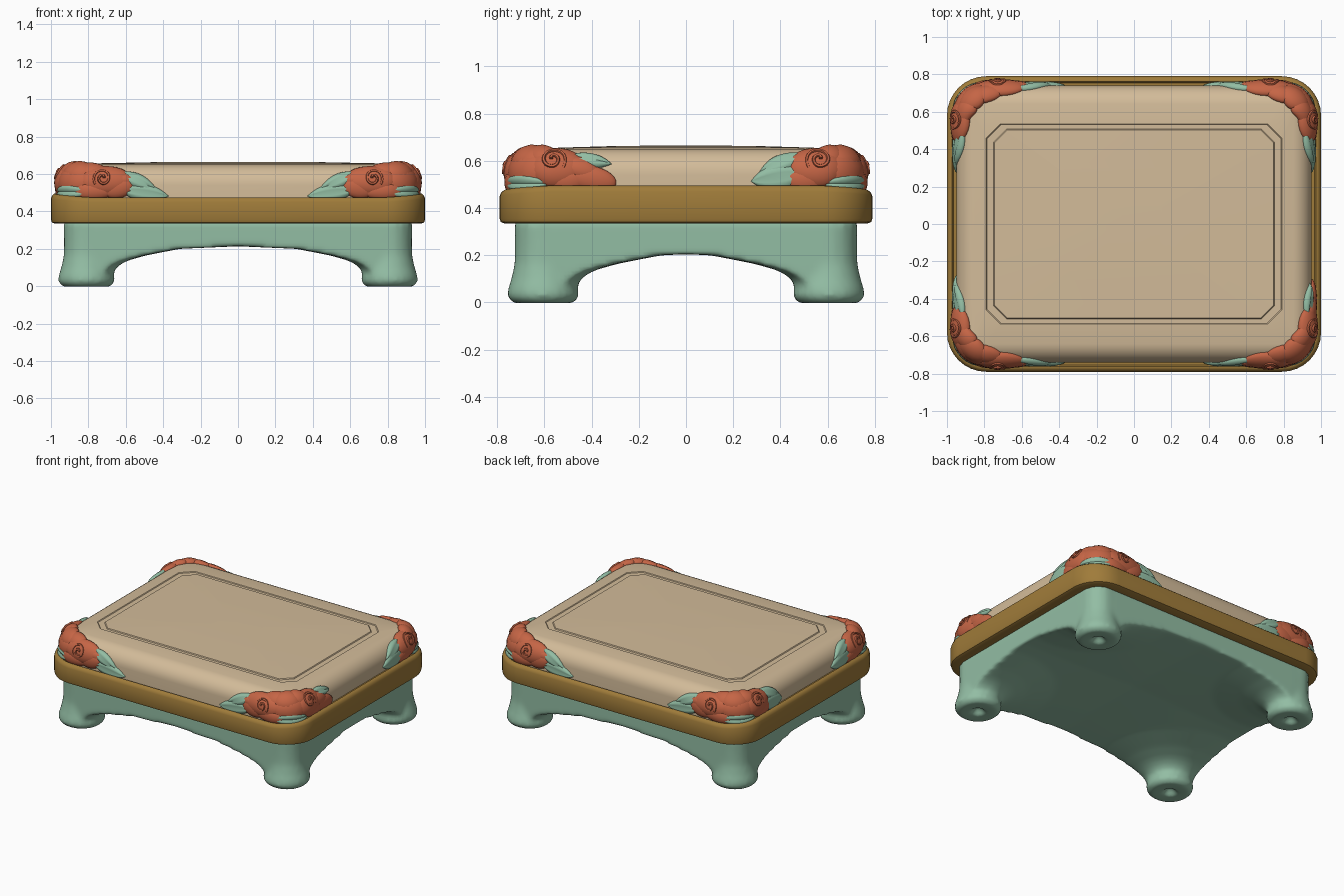
import bpy, bmesh
from math import sin, cos, pi, hypot, sqrt, radians

if "Cube" in bpy.data.objects:
    bpy.data.objects.remove(bpy.data.objects["Cube"])


def material(name, rgb):
    m = bpy.data.materials.new(name)
    m.use_nodes = True
    m.diffuse_color = (*rgb, 1)
    m.node_tree.nodes["Principled BSDF"].inputs["Base Color"].default_value = (*rgb, 1)
    return m


GREEN = material("sage green", (0.29, 0.51, 0.37))
GOLD = material("ochre", (0.35, 0.2, 0.042))
TAN = material("warm tan", (0.65, 0.5, 0.32))
CORAL = material("coral red", (0.56, 0.13, 0.06))


def finish(bm, name, mat, angle=40):
    bmesh.ops.recalc_face_normals(bm, faces=bm.faces)
    me = bpy.data.meshes.new(name)
    bm.to_mesh(me)
    bm.free()
    me.materials.append(mat)
    ob = bpy.data.objects.new(name, me)
    bpy.context.collection.objects.link(ob)
    bpy.ops.object.select_all(action='DESELECT')
    ob.select_set(True)
    bpy.context.view_layer.objects.active = ob
    bpy.ops.object.shade_smooth_by_angle(angle=radians(angle))
    return ob


def loft(bm, rings, centre=(0, 0), lift=0, segs=8):
    """Join rounded (or chamfered) rectangles given as (hx, hy, radius, z, chamfered)."""
    loops = []
    for hx, hy, r, z, chamfered in rings:
        loop = []
        for quarter, (sx, sy) in enumerate([(1, 1), (-1, 1), (-1, -1), (1, -1)]):
            for i in range(segs + 1):
                t = i / segs if quarter % 2 == 0 else 1 - i / segs
                a, b = (1 - t, t) if chamfered else (cos(t * pi / 2), sin(t * pi / 2))
                up = lift * (1 - t) if z > 0.4 else 0
                loop.append(bm.verts.new((centre[0] + sx * (hx - r + r * a),
                                          centre[1] + sy * (hy - r + r * b), z + up)))
        loops.append(loop)
    n = len(loops[0])
    for lo, hi in zip(loops, loops[1:]):
        for i in range(n):
            j = (i + 1) % n
            bm.faces.new((lo[i], lo[j], hi[j], hi[i]))
    bm.faces.new(loops[0])
    bm.faces.new(loops[-1])


# Arched base: slab whose underside rises away from each foot, fused with turned feet
FX, FY, FR = 0.81, 0.605, 0.12
ARCH = [(0.14, 0.07), (0.17, 0.11), (0.22, 0.137), (0.32, 0.165),
        (0.5, 0.2), (0.8, 0.213), (1.05, 0.225)]


def arch_height(d):
    if d <= ARCH[0][0]:
        return ARCH[0][1]
    for (d0, z0), (d1, z1) in zip(ARCH, ARCH[1:]):
        if d <= d1:
            return z0 + (z1 - z0) * (d - d0) / (d1 - d0)
    return ARCH[-1][1]


bm = bmesh.new()
bmesh.ops.create_grid(bm, x_segments=90, y_segments=72, size=1)
for v in bm.verts:
    x, y = abs(v.co.x) * (FX + FR), abs(v.co.y) * (FY + FR)
    a, b = x - FX, y - FY
    if a > 0 and b > 0:
        k = max(a, b) / hypot(a, b)
        x, y = FX + a * k, FY + b * k
    v.co = (x if v.co.x > 0 else -x, y if v.co.y > 0 else -y,
            arch_height(hypot(x - FX, y - FY)))
top = bmesh.ops.extrude_face_region(bm, geom=bm.faces[:], use_keep_orig=True)
for g in top["geom"]:
    if isinstance(g, bmesh.types.BMVert):
        g.co.z = 0.35
FOOT = [(0.015, 0.035), (0.032, 0.03), (0.045, 0), (0.12, -0.004), (0.142, 0.01), (0.152, 0.03),
        (0.148, 0.06), (0.135, 0.1), (0.122, 0.16), (0.118, 0.22), (0.122, 0.35)]
for sx in (1, -1):
    for sy in (1, -1):
        loft(bm, [(r, r, r * 0.98, z, False) for r, z in FOOT], (sx * FX, sy * FY))
base = finish(bm, "arched_base_with_feet", GREEN)
remesh = base.modifiers.new("Fuse", 'REMESH')
remesh.mode = 'VOXEL'
remesh.voxel_size = 0.016
remesh.use_smooth_shade = True
smooth = base.modifiers.new("Soften", 'SMOOTH')
smooth.factor = 0.5
smooth.iterations = 5

# Band around the middle, a little higher along the two short sides
bm = bmesh.new()
BAND = [(0.08, 0.335), (0.02, 0.335), (0.005, 0.341), (0, 0.355), (0, 0.45), (0.006, 0.465),
        (0.018, 0.475), (0.027, 0.475), (0.036, 0.462), (0.08, 0.462)]
loft(bm, [(1 - i, 0.79 - i, 0.21 - i, z, False) for i, z in BAND], lift=0.02)
finish(bm, "band", GOLD)

# Cushion with a softly rounded edge and a chamfered groove on top
HX, HY, HR, ZS, RE = 0.95, 0.74, 0.17, 0.54, 0.11
bm = bmesh.new()
rings = [(HX, HY, HR, 0.44, False)]
for k in range(9):
    a = k / 8 * radians(84)
    i = RE * (1 - cos(a))
    rings.append((HX - i, HY - i, HR - i, ZS + RE * sin(a), False))
for x, y, r, z in [(0.79, 0.535, 0.075, 0.656), (0.786, 0.531, 0.074, 0.651),
                   (0.75, 0.507, 0.07, 0.651), (0.746, 0.503, 0.069, 0.657),
                   (0.45, 0.3, 0.04, 0.663), (0.15, 0.1, 0.01, 0.665)]:
    rings.append((x, y, r, z, True))
loft(bm, rings)
finish(bm, "cushion", TAN, 30)

# Corner ornaments, shaped flat and wrapped round the cushion corner
Q = HR * pi / 4


def wrap(u, v, w):
    """u runs round the corner, v runs up the cushion side, w points outwards."""
    a = min(max((v - 0.07) / RE, 0), 1.5)
    inset, z = RE * (1 - cos(a)), 0.47 + min(v, 0.07) + RE * sin(a)
    t = pi / 4 + min(max(u, -Q), Q) / HR
    d = HR - inset + w * cos(a)
    return (HX - HR + d * cos(t) - max(u - Q, 0),
            HY - HR + d * sin(t) + min(u + Q, 0), z + w * sin(a))


def blob(bm, corner, u, v, ru, rv, rw, turn=0, pointed=False):
    made = bmesh.ops.create_uvsphere(bm, u_segments=20, v_segments=14, radius=1)["verts"]
    c, s = cos(radians(turn)), sin(radians(turn))
    for p in made:
        w, b, a = p.co
        if pointed:
            b *= sqrt(max(1 - a * a, 0))
            w *= 1 - 0.35 * max(0, 1 - abs(b) * 6)   # sunken midrib
        a, b = a * ru, b * rv
        x, y, z = wrap(u + a * c - b * s, v + a * s + b * c, w * rw)
        p.co = (x * corner[0], y * corner[1], z)


def curl(bm, corner, u, v, size, height, turns=1.6, steps=36):
    """Raised spiral ridge at the heart of a flower."""
    rows = []
    for i in range(steps + 1):
        f = i / steps
        t, r = f * turns * 2 * pi, size * (0.12 + 0.88 * f)
        row = []
        for k in range(6):
            q = k / 6 * 2 * pi
            rr, w = r + 0.008 * cos(q), height * (1 - 0.25 * f) + 0.009 * sin(q)
            x, y, z = wrap(u + rr * cos(t), v + rr * sin(t) * 0.85, w)
            row.append(bm.verts.new((x * corner[0], y * corner[1], z)))
        rows.append(row)
    for lo, hi in zip(rows, rows[1:]):
        for k in range(6):
            j = (k + 1) % 6
            bm.faces.new((lo[k], lo[j], hi[j], hi[k]))
    bm.faces.new(rows[0])
    bm.faces.new(rows[-1])


PETALS = [(0.2, 0.1, 0.14, 0.085, 0.036, 0), (0.27, 0.06, 0.09, 0.06, 0.028, 10),
          (0.29, 0.1, 0.065, 0.035, 0.026, 0), (0.13, 0.04, 0.12, 0.05, 0.03, 0),
          (0.13, 0.16, 0.09, 0.06, 0.028, -20), (0.02, 0.16, 0.12, 0.075, 0.034, 0),
          (0, 0.1, 0.14, 0.09, 0.03, 0), (-0.08, 0.17, 0.1, 0.06, 0.032, 15),
          (-0.15, 0.11, 0.12, 0.095, 0.036, 0), (-0.2, 0.05, 0.08, 0.055, 0.028, 0)]
LEAVES = [(0.41, 0.03, 0.135, 0.048, 0.024, -8), (0.37, 0.095, 0.12, 0.04, 0.024, -24),
          (0, 0.035, 0.13, 0.05, 0.036, 0)]
SIDE_PETALS = [(-0.3, 0.055, 0.11, 0.055, 0.028, 12), (-0.25, 0.1, 0.09, 0.05, 0.03, 20)]
SIDE_LEAVES = [(-0.31, 0.06, 0.12, 0.06, 0.024, 8), (-0.29, 0.125, 0.11, 0.042, 0.024, 22)]
HIGH_LEAF = [(-0.29, 0.135, 0.1, 0.035, 0.026, 10)]

for sy, end in ((-1, "front"), (1, "back")):
    for sx, side in ((1, "left"), (-1, "right")):
        broad = sx == 1 and sy == -1
        flower, foliage = bmesh.new(), bmesh.new()
        for p in PETALS + (SIDE_PETALS if broad else []):
            blob(flower, (sx, sy), *p)
        curl(flower, (sx, sy), 0.19, 0.1, 0.05, 0.036)
        curl(flower, (sx, sy), -0.14, 0.125, 0.055, 0.036)
        for p in LEAVES + (HIGH_LEAF if broad else SIDE_LEAVES):
            blob(foliage, (sx, sy), *p, pointed=True)
        finish(flower, f"{end}_{side}_flower", CORAL, 60)
        finish(foliage, f"{end}_{side}_leaves", GREEN, 60)
